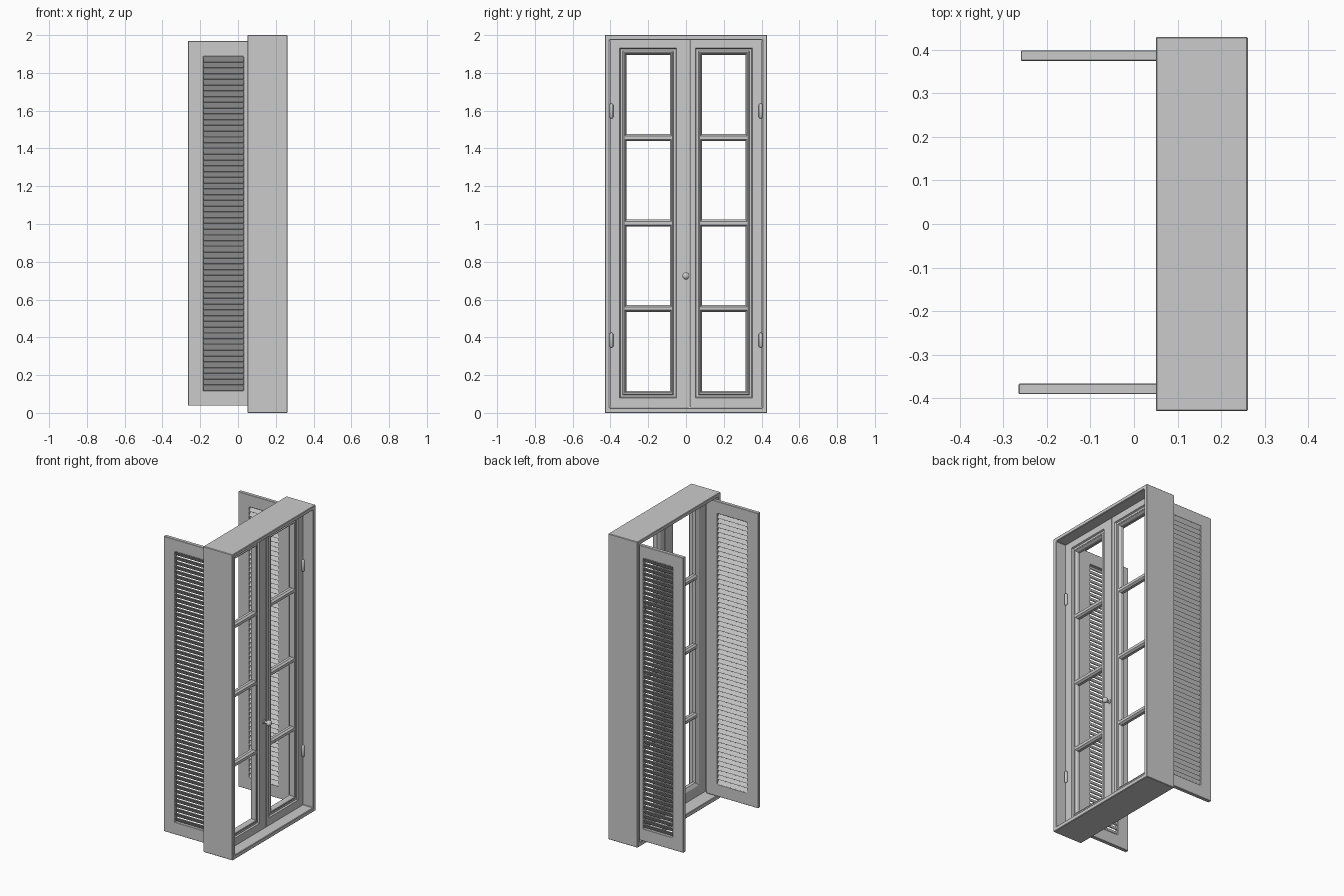
import bpy, bmesh, math
from mathutils import Matrix

if "Cube" in bpy.data.objects:
    bpy.data.objects.remove(bpy.data.objects["Cube"])


def finish(name, bm, bevel=0, smooth=False):
    bmesh.ops.recalc_face_normals(bm, faces=bm.faces)
    me = bpy.data.meshes.new(name)
    bm.to_mesh(me)
    bm.free()
    ob = bpy.data.objects.new(name, me)
    bpy.context.collection.objects.link(ob)
    if bevel:
        m = ob.modifiers.new("bevel", 'BEVEL')
        m.width, m.segments = bevel, 1
    if smooth:
        bpy.context.view_layer.objects.active = ob
        ob.select_set(True)
        bpy.ops.object.shade_smooth_by_angle(angle=math.radians(40))
        ob.select_set(False)
    return ob


def grow(r, d):
    return (r[0] - d, r[1] + d, r[2] - d, r[3] + d)


def ring(name, loops, axis, bevel=0):
    """Closed rectangular frame lofted through (rectangle, depth) loops."""
    bm = bmesh.new()
    rows = []
    for (a0, a1, z0, z1), d in loops:
        pts = [(a0, z0), (a1, z0), (a1, z1), (a0, z1)]
        rows.append([bm.verts.new((d, a, z) if axis == 'x' else (a, d, z)) for a, z in pts])
    for i, row in enumerate(rows):
        nxt = rows[(i + 1) % len(rows)]
        for k in range(4):
            j = (k + 1) % 4
            bm.faces.new((row[k], row[j], nxt[j], nxt[k]))
    return finish(name, bm, bevel)


def prism(name, profile, y0, y1):
    """Extrude an (x, z) profile along y."""
    bm = bmesh.new()
    f = bm.faces.new([bm.verts.new((x, y0, z)) for x, z in profile])
    ext = bmesh.ops.extrude_face_region(bm, geom=[f])
    bmesh.ops.translate(bm, vec=(0, y1 - y0, 0),
                        verts=[v for v in ext['geom'] if isinstance(v, bmesh.types.BMVert)])
    return finish(name, bm)


def lathe(name, profile, mat, seg=20):
    """Revolve (radius, height) points around local z, then place by matrix."""
    bm = bmesh.new()
    vs = [bm.verts.new((r, 0, h)) for r, h in profile]
    es = [bm.edges.new(p) for p in zip(vs, vs[1:])]
    bmesh.ops.spin(bm, geom=vs + es, axis=(0, 0, 1), cent=(0, 0, 0),
                   angle=math.tau, steps=seg, use_duplicate=False)
    bmesh.ops.remove_doubles(bm, verts=bm.verts, dist=1e-5)
    bmesh.ops.transform(bm, matrix=mat, verts=bm.verts)
    return finish(name, bm, smooth=True)


# outer window casing
outer, inner = (-0.43, 0.43, 0, 2), (-0.404, 0.404, 0.027, 1.975)
ring("casing", [(outer, 0.05), (outer, 0.262), (inner, 0.262), (inner, 0.05)], 'x', 0.003)

# two casement leaves with moulded openings and glazing bars
FRONT, BACK = 0.19, 0.14
leaves = {"left": ((-0.402, 0.019, 0.029, 1.973), (-0.315, -0.085, 0.115, 1.895)),
          "right": ((0.022, 0.402, 0.029, 1.973), (0.085, 0.315, 0.115, 1.895))}
for side, (leaf, hole) in leaves.items():
    ring(side + "_casement", [
        (leaf, FRONT), (grow(hole, 0.036), FRONT), (grow(hole, 0.032), FRONT - 0.01),
        (grow(hole, 0.020), FRONT - 0.01), (grow(hole, 0.014), FRONT - 0.004),
        (grow(hole, 0.008), FRONT - 0.006), (hole, FRONT - 0.018), (hole, BACK + 0.012),
        (grow(hole, 0.020), BACK), (leaf, BACK)], 'x')
    for i, z in enumerate((0.5525, 1.005, 1.4575)):
        half = [(BACK + 0.004, 0.008), (BACK + 0.014, 0.018),
                (FRONT - 0.018, 0.018), (FRONT - 0.006, 0.009)]
        prof = [(x, z + h) for x, h in half] + [(x, z - h) for x, h in reversed(half)]
        prism(f"{side}_glazing_bar_{i + 1}", prof, hole[0] - 0.008, hole[1] + 0.008)

# hinge barrels
for side, s in (("left", -1), ("right", 1)):
    for level, z in (("lower", 0.385), ("upper", 1.598)):
        lathe(f"{side}_{level}_hinge",
              [(0, -0.04), (0.006, -0.038), (0.01, -0.032), (0.01, 0.032), (0.006, 0.038), (0, 0.04)],
              Matrix.Translation((FRONT + 0.004, s * 0.395, z)), 12)

# knob on the meeting stile
ball = [(0.019 * math.sin(math.radians(a)), 0.034 - 0.017 * math.cos(math.radians(a)))
        for a in range(30, 181, 15)]
ball[-1] = (0, 0.051)
lathe("knob", [(0, -0.002), (0.014, -0.002), (0.014, 0.004), (0.007, 0.007), (0.007, 0.016)] + ball,
      Matrix.Translation((FRONT, 0, 0.725)) @ Matrix.Rotation(math.pi / 2, 4, 'Y'))

# open louvred shutters: frame plus slats sloping down towards the inside
COUNT, Z0, Z1 = 58, 0.118, 1.888
pitch = (Z1 - Z0) / COUNT
for side, s, ya, yb, x0 in (("left", -1, -0.391, -0.367, -0.265), ("right", 1, 0.375, 0.399, -0.26)):
    rect, hole = (x0, 0.11, 0.038, 1.968), (-0.182, 0.03, Z0, Z1)
    ring(side + "_shutter_frame", [(rect, ya), (rect, yb), (hole, yb), (hole, ya)], 'y', 0.002)
    bm = bmesh.new()
    for i in range(COUNT):
        mat = (Matrix.Translation((-0.076, (ya + yb) / 2, Z0 + (i + 0.5) * pitch))
               @ Matrix.Rotation(s * math.radians(58), 4, 'X')
               @ Matrix.Diagonal((0.216, 0.036, 0.005, 1)))
        bmesh.ops.create_cube(bm, size=1, matrix=mat)
    finish(side + "_shutter_slats", bm)
